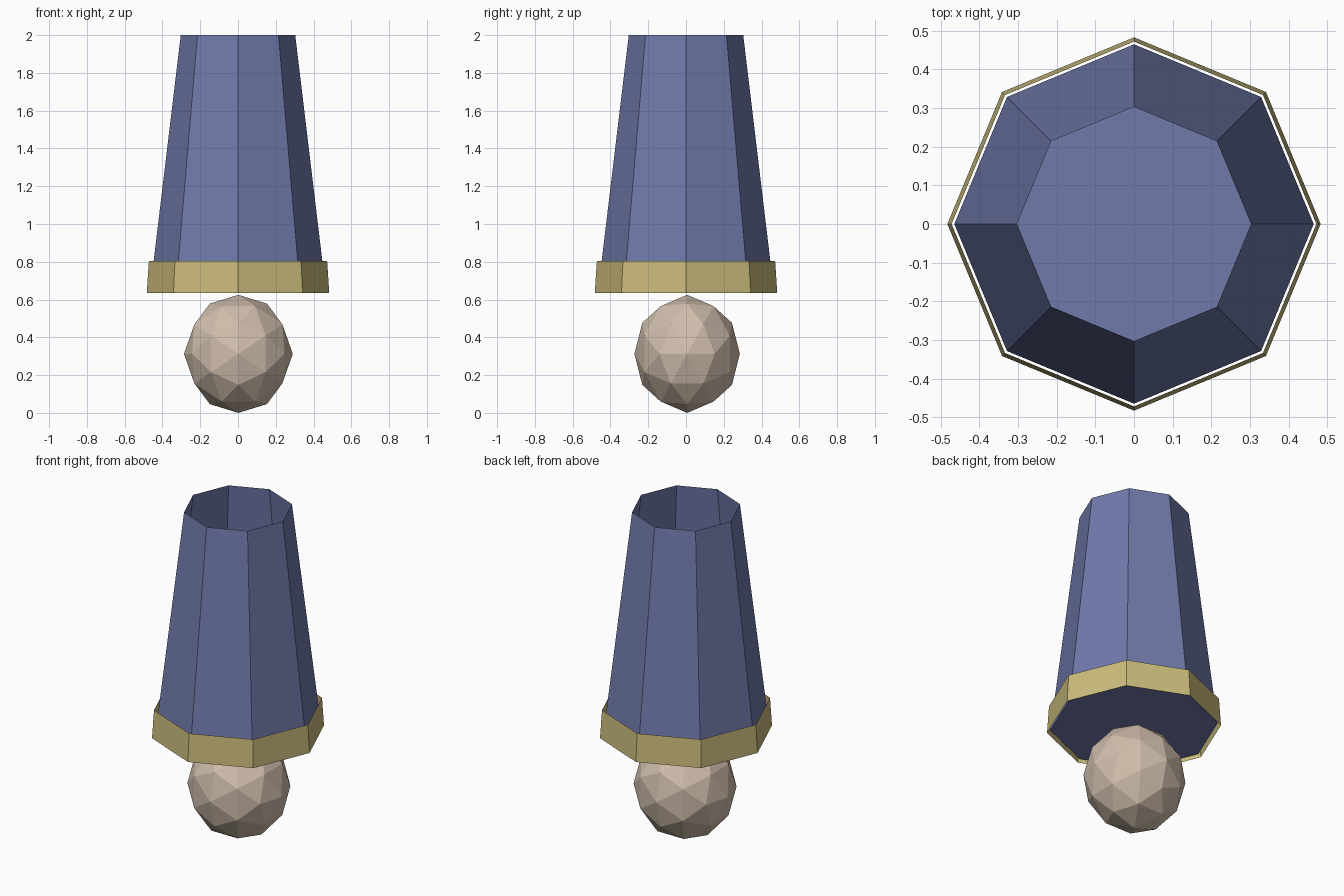
import bpy, bmesh, math
from mathutils import Vector

if "Cube" in bpy.data.objects:
    bpy.data.objects.remove(bpy.data.objects["Cube"])


def material(name, rgb):
    lin = [(c / 255 / 12.92) if c / 255 <= 0.04045 else ((c / 255 + 0.055) / 1.055) ** 2.4 for c in rgb]
    m = bpy.data.materials.new(name)
    m.diffuse_color = (*lin, 1)
    m.use_nodes = True
    m.node_tree.nodes["Principled BSDF"].inputs["Base Color"].default_value = m.diffuse_color
    return m


def finish(bm, name, mat):
    me = bpy.data.meshes.new(name)
    bm.to_mesh(me)
    bm.free()
    me.materials.append(mat)
    ob = bpy.data.objects.new(name, me)
    bpy.context.collection.objects.link(ob)
    return ob


def octagon_tube(name, mat, z0, r0, z1, r1, floor=False):
    """Thin eight-sided tapered tube, open on top, optionally closed below."""
    bm = bmesh.new()
    rings = [[bm.verts.new((r * math.cos(k * math.pi / 4), r * math.sin(k * math.pi / 4), z))
              for k in range(8)] for r, z in ((r0, z0), (r1, z1))]
    a, b = rings
    for k in range(8):
        n = (k + 1) % 8
        bm.faces.new((a[k], a[n], b[n], b[k]))
    if floor:
        bm.faces.new(a[::-1])
    return finish(bm, name, mat)


blue = material("sleeve blue", (112, 122, 171))
gold = material("cuff gold", (203, 188, 124))
skin = material("hand beige", (208, 190, 172))

# Sleeve and its loose cuff band
octagon_tube("sleeve", blue, 0.65, 0.465, 2.0, 0.303, floor=True)
octagon_tube("cuff", gold, 0.635, 0.483, 0.805, 0.472)

# Hand: faceted ball, an icosahedron with edges split once, two-fold axis up
phi = (1 + math.sqrt(5)) / 2
corners = []
for s in (-1, 1):
    for t in (-phi, phi):
        corners += [Vector((s, 0, t)), Vector((t, s, 0)), Vector((0, t, s))]
points = corners + [(p + q) / 2 for i, p in enumerate(corners) for q in corners[:i]
                    if (p - q).length < 2.1]
bm = bmesh.new()
for p in points:
    n = p.normalized()
    bm.verts.new((0.002 + 0.288 * n.x, 0.006 + 0.279 * n.y, 0.3125 + 0.3125 * n.z))
bmesh.ops.convex_hull(bm, input=bm.verts)
bmesh.ops.recalc_face_normals(bm, faces=bm.faces)
finish(bm, "hand", skin)
